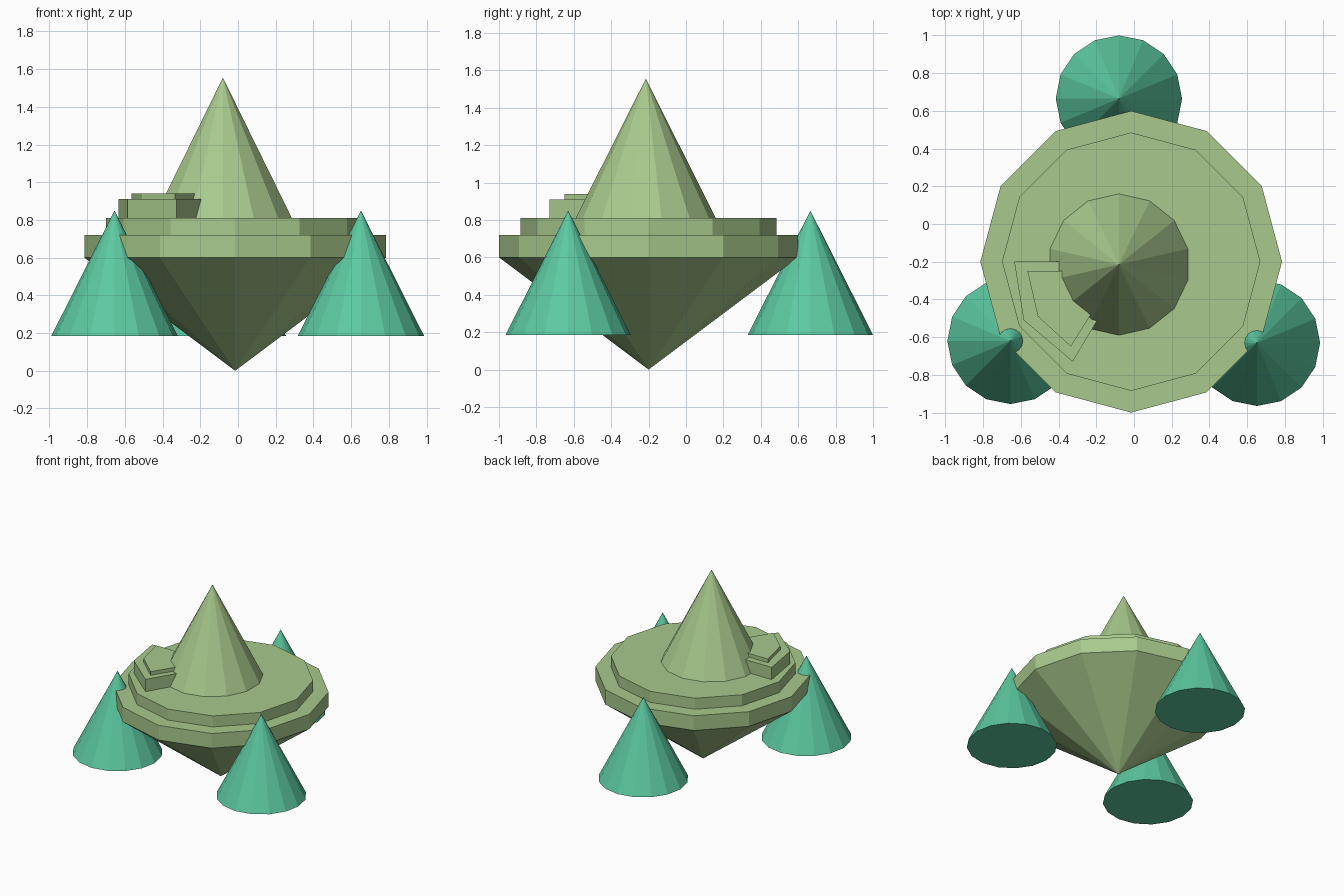
import bpy, bmesh, math

cube = bpy.data.objects.get("Cube")
if cube:
    bpy.data.objects.remove(cube, do_unlink=True)


def material(name, color):
    mat = bpy.data.materials.new(name)
    mat.use_nodes = True
    mat.diffuse_color = (*color, 1)
    mat.node_tree.nodes["Principled BSDF"].inputs["Base Color"].default_value = (*color, 1)
    return mat


SAGE = material("sage green", (0.393, 0.588, 0.264))
TEAL = material("teal green", (0.107, 0.588, 0.355))


def finish(bm, name, mat, location):
    """Turn a bmesh into a flat-shaded object."""
    bmesh.ops.recalc_face_normals(bm, faces=bm.faces)
    mesh = bpy.data.meshes.new(name)
    bm.to_mesh(mesh)
    bm.free()
    mesh.materials.append(mat)
    obj = bpy.data.objects.new(name, mesh)
    obj.location = location
    bpy.context.collection.objects.link(obj)
    return obj


def lathe(name, mat, center, profile, sides):
    """Revolve (radius, z) points; radius 0 gives a tip, flat ends are capped."""
    bm = bmesh.new()
    rings = []
    for r, z in profile:
        if r == 0:
            rings.append([bm.verts.new((0, 0, z))] * sides)
        else:
            angles = [math.pi / 2 + math.tau * i / sides for i in range(sides)]
            rings.append([bm.verts.new((r * math.cos(a), r * math.sin(a), z)) for a in angles])
    for low, high in zip(rings, rings[1:]):
        for i in range(sides):
            j = (i + 1) % sides
            bm.faces.new(dict.fromkeys((low[i], low[j], high[j], high[i])))
    for ring, (r, z) in ((rings[0], profile[0]), (rings[-1], profile[-1])):
        if r > 0:
            bm.faces.new(ring)
    return finish(bm, name, mat, (*center, 0))


def slab(name, mat, outline, z0, z1):
    """Extrude a flat outline upwards."""
    bm = bmesh.new()
    face = bm.faces.new([bm.verts.new((x, y, z0)) for x, y in outline])
    top = bmesh.ops.extrude_face_region(bm, geom=[face], use_keep_orig=True)["geom"]
    bmesh.ops.translate(bm, vec=(0, 0, z1 - z0),
                        verts=[v for v in top if isinstance(v, bmesh.types.BMVert)])
    return finish(bm, name, mat, (0, 0, 0))


# Twelve-sided body: pointed hull with a rim, and a stepped deck on top
HUB = (-0.015, -0.2)
lathe("hull", SAGE, HUB, [(0, 0), (0.8, 0.6), (0.8, 0.72)], 12)
lathe("upper_deck", SAGE, HUB, [(0.685, 0.72), (0.685, 0.81)], 12)

# Tall cone standing on the deck
lathe("center_cone", SAGE, (-0.08, -0.215), [(0.375, 0.81), (0, 1.555)], 14)

# Two-step block leaning into the cone
slab("block_base", SAGE, [(-0.635, -0.2), (-0.585, -0.51), (-0.325, -0.73),
                          (-0.2, -0.52), (-0.1, -0.35), (-0.2, -0.2)], 0.81, 0.91)
slab("block_cap", SAGE, [(-0.565, -0.25), (-0.51, -0.49), (-0.335, -0.65),
                         (-0.235, -0.49), (-0.15, -0.36), (-0.2, -0.25)], 0.91, 0.94)

# Three teal cones around the rim
for name, center in (("right_cone", (-0.655, -0.62)),
                     ("left_cone", (0.652, -0.63)),
                     ("back_cone", (-0.08, 0.665))):
    lathe(name, TEAL, center, [(0.335, 0.185), (0, 0.85)], 16)
